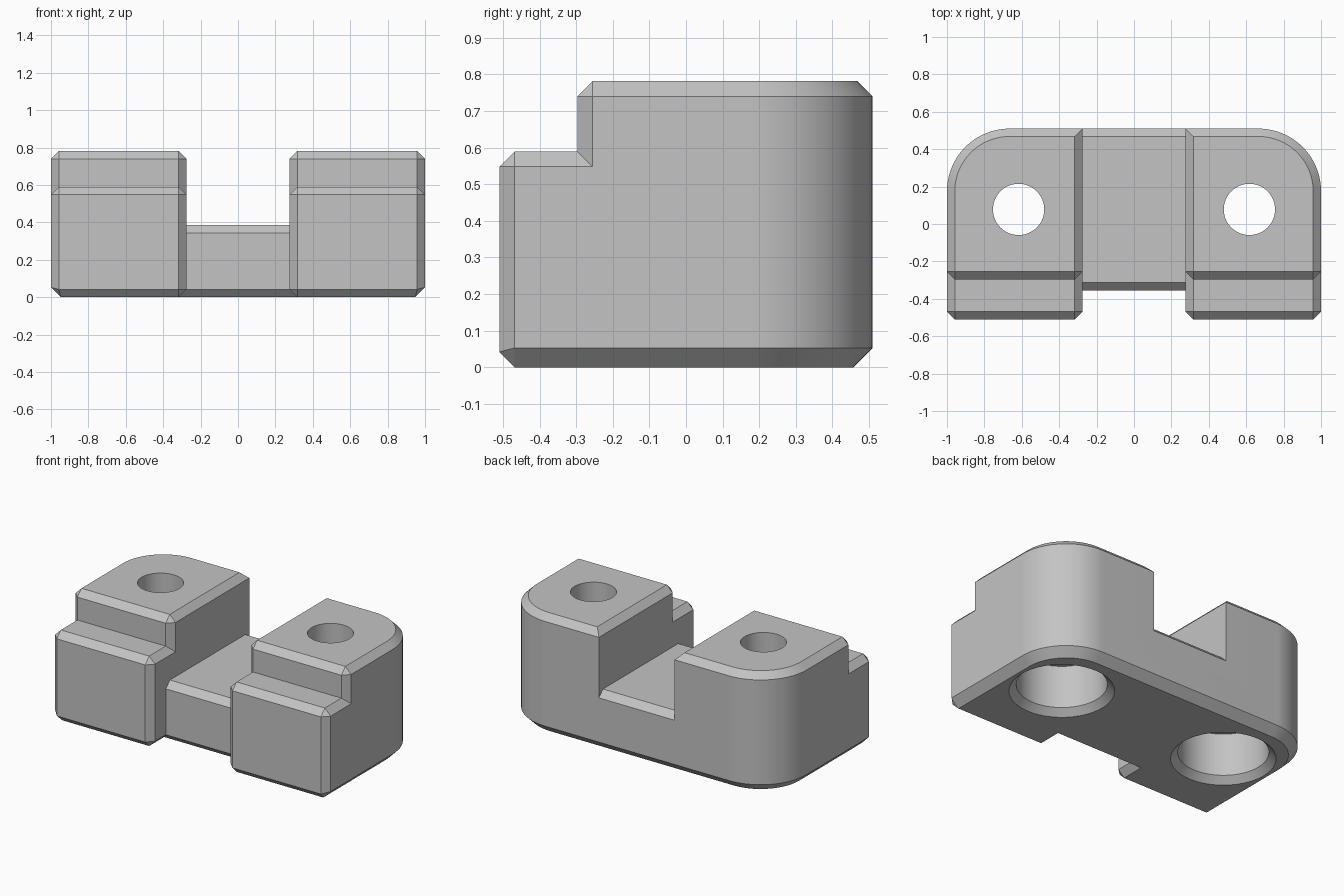
import bpy
import bmesh
from math import sin, cos, pi

cube = bpy.data.objects.get("Cube")
if cube:
    bpy.data.objects.remove(cube, do_unlink=True)

CHAMFER = 0.042
BASE_CHAMFER = 0.053      # slightly larger on the outer and rear bottom edge
HOLE_X, HOLE_Y = 0.617, 0.078
HEAD_R, SCREW_R = 0.267, 0.137

grey = bpy.data.materials.new("plain grey")
grey.use_nodes = True
GREY = (0.55, 0.55, 0.55, 1)
grey.diffuse_color = GREY
grey.node_tree.nodes["Principled BSDF"].inputs["Base Color"].default_value = GREY


def loft(name, rings, side=1):
    """Closed solid through a stack of point rings; side -1 mirrors it in x."""
    bm = bmesh.new()
    rows = [[bm.verts.new((side * x, y, z)) for x, y, z in ring] for ring in rings]
    n = len(rows[0])
    for low, high in zip(rows, rows[1:]):
        for i in range(n):
            j = (i + 1) % n
            bm.faces.new((low[i], low[j], high[j], high[i]))
    bm.faces.new(rows[0][::-1])
    bm.faces.new(rows[-1])
    bmesh.ops.remove_doubles(bm, verts=bm.verts, dist=1e-5)
    bmesh.ops.recalc_face_normals(bm, faces=bm.faces)
    mesh = bpy.data.meshes.new(name)
    bm.to_mesh(mesh)
    bm.free()
    mesh.materials.append(grey)
    obj = bpy.data.objects.new(name, mesh)
    bpy.context.collection.objects.link(obj)
    return obj


def block(name, x0, x1, y0, y1, top, radius, inner, side=1):
    """Chamfered block with a rounded rear outer corner."""
    steps = 28

    def outline(i, o, f):
        pts = [(x0 + (i or CHAMFER), y0 + f), (x0 + i, y0 + CHAMFER), (x0 + i, y1 - o)]
        for k in range(steps + 1):
            a = pi / 2 * (1 - k / steps)
            pts.append((x1 - radius + (radius - o) * cos(a),
                        y1 - radius + (radius - o) * sin(a)))
        return pts + [(x1 - o, y0 + CHAMFER), (x1 - (o or CHAMFER), y0 + f)]

    wall = outline(0, 0, 0)
    foot = outline(inner, BASE_CHAMFER, CHAMFER)
    crown = outline(CHAMFER, CHAMFER, CHAMFER)
    lifts = [CHAMFER, inner, inner] + [BASE_CHAMFER] * (steps + 2) + [CHAMFER]
    return loft(name, [
        [(x, y, 0) for x, y in foot],
        [(x, y, z) for (x, y), z in zip(wall, lifts)],
        [(x, y, top - CHAMFER) for x, y in wall],
        [(x, y, top) for x, y in crown]], side)


def bore(name, profile, side, half_x=1, half_y=1):
    """Round cutter at a screw position, optionally flattened in x or y."""
    def ring(r, z):
        pts = []
        for k in range(72):
            a = 2 * pi * k / 72
            x = max(-half_x, min(half_x, r * cos(a)))
            y = max(-half_y, min(half_y, r * sin(a)))
            pts.append((HOLE_X + x, HOLE_Y + y, z))
        return pts
    return loft(name, [ring(r, z) for r, z in profile], side)


def combine(body, other, operation):
    """Apply a boolean and drop the helper."""
    other.hide_render = True
    mod = body.modifiers.new(other.name, 'BOOLEAN')
    mod.operation = operation
    mod.solver = 'EXACT'
    mod.object = other
    bpy.ops.object.select_all(action='DESELECT')
    bpy.context.view_layer.objects.active = body
    body.select_set(True)
    bpy.ops.object.modifier_apply(modifier=mod.name)
    bpy.data.objects.remove(other, do_unlink=True)


# low bridge between the two towers
body = block("mounting_bracket", -0.45, 0.45, -0.355, 0.51, 0.385, 0.1, BASE_CHAMFER)

# stepped towers on each side
for side in (1, -1):
    tower = block("tower", 0.275, 1, -0.297, 0.51, 0.782, 0.335, BASE_CHAMFER, side)
    step = block("front_step", 0.275, 1, -0.51, 0.05, 0.59, 0.1, CHAMFER, side)
    combine(tower, step, 'UNION')
    combine(body, tower, 'UNION')

# screw holes: chamfered head recess, two shallow relief steps, through hole
for side in (1, -1):
    cutters = (
        bore("head_recess", [(HEAD_R + 0.082, -0.04), (HEAD_R, 0.042), (HEAD_R, 0.32)], side),
        bore("relief_slot", [(HEAD_R, 0.2), (HEAD_R, 0.345)], side, half_y=0.14),
        bore("relief_square", [(HEAD_R, 0.25), (HEAD_R, 0.37)], side, 0.14, 0.14),
        bore("screw_hole", [(SCREW_R, 0.3), (SCREW_R, 0.9)], side))
    for cutter in cutters:
        combine(body, cutter, 'DIFFERENCE')

# tidy coplanar seams and shade
bm = bmesh.new()
bm.from_mesh(body.data)
bmesh.ops.remove_doubles(bm, verts=bm.verts, dist=1e-5)
bmesh.ops.dissolve_limit(bm, angle_limit=0.005, verts=bm.verts, edges=bm.edges)
bm.to_mesh(body.data)
bm.free()
bpy.ops.object.select_all(action='DESELECT')
bpy.context.view_layer.objects.active = body
body.select_set(True)
bpy.ops.object.shade_smooth_by_angle(angle=pi / 7)
